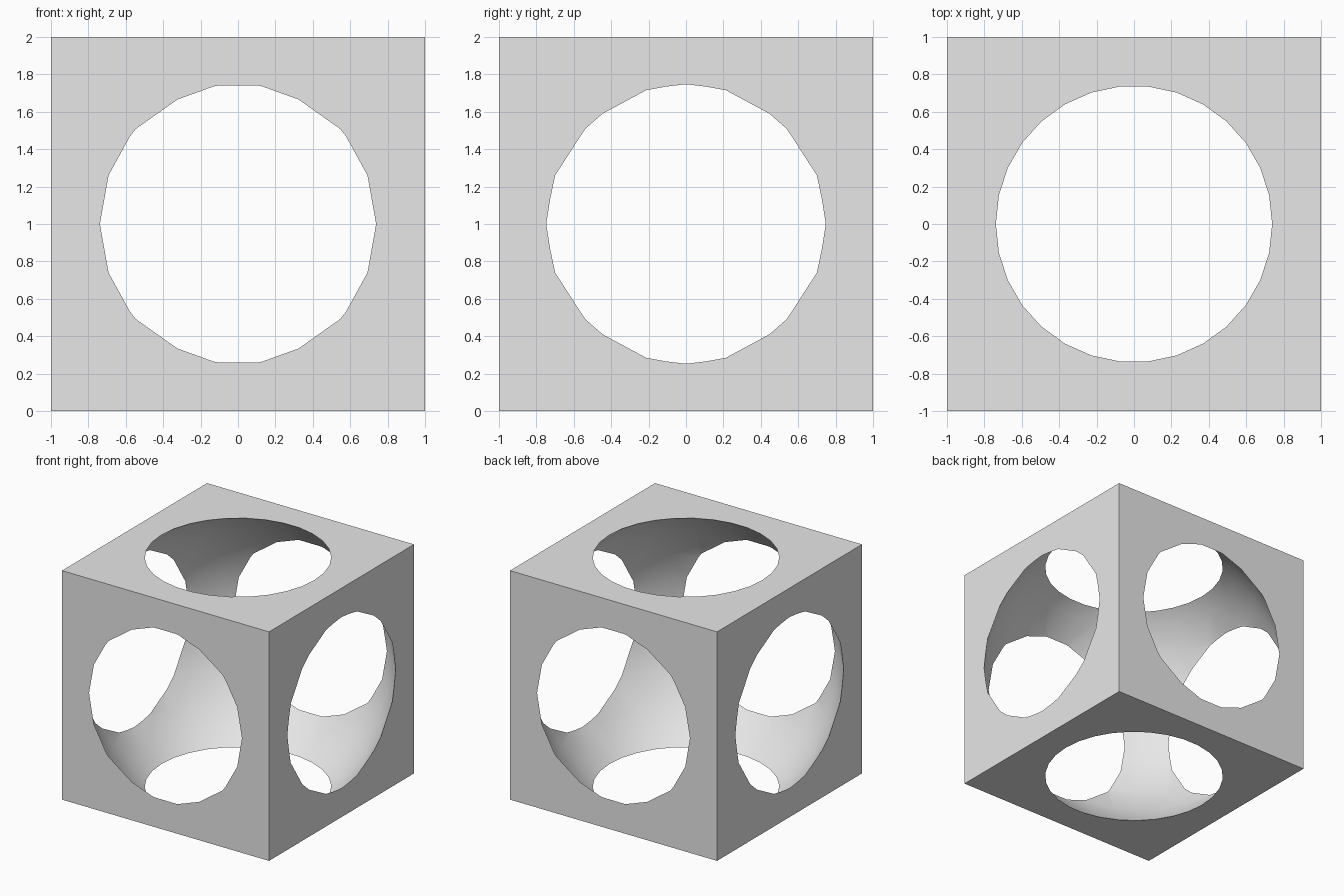
import bpy
import bmesh
from math import cos, sin, radians

default = bpy.data.objects.get("Cube")
if default:
    bpy.data.objects.remove(default, do_unlink=True)

# Single grey material
grey = bpy.data.materials.new("light_grey")
grey.use_nodes = True
grey.diffuse_color = (0.8, 0.8, 0.8, 1)
bsdf = next(n for n in grey.node_tree.nodes if n.type == 'BSDF_PRINCIPLED')
bsdf.inputs["Base Color"].default_value = (0.8, 0.8, 0.8, 1)


def add_object(name, bm):
    bmesh.ops.recalc_face_normals(bm, faces=bm.faces)
    mesh = bpy.data.meshes.new(name)
    bm.to_mesh(mesh)
    bm.free()
    mesh.materials.append(grey)
    obj = bpy.data.objects.new(name, mesh)
    bpy.context.collection.objects.link(obj)
    obj.location.z = 1
    return obj


# Cube frame
bm = bmesh.new()
bmesh.ops.create_cube(bm, size=2)
frame = add_object("hollow_cube", bm)

# Faceted sphere cutter: rings every STEP degrees from the equator, flat caps
RADIUS, STEP = 1.25, 12
bm = bmesh.new()
rings = []
for lat in range(-84, 85, STEP):
    r, z = RADIUS * cos(radians(lat)), RADIUS * sin(radians(lat))
    rings.append([bm.verts.new((r * cos(radians(a)), r * sin(radians(a)), z))
                  for a in range(0, 360, STEP)])
for low, high in zip(rings, rings[1:]):
    for i in range(len(low)):
        bm.faces.new((low[i - 1], low[i], high[i], high[i - 1]))
bm.faces.new(rings[0])
bm.faces.new(rings[-1])
cutter = add_object("sphere_cutter", bm)
cutter.hide_render = True

# Hollow out the cube
cut = frame.modifiers.new("hollow", 'BOOLEAN')
cut.operation = 'DIFFERENCE'
cut.solver = 'EXACT'
cut.object = cutter
bpy.ops.object.select_all(action='DESELECT')
frame.select_set(True)
bpy.context.view_layer.objects.active = frame
bpy.ops.object.modifier_apply(modifier=cut.name)
bpy.data.objects.remove(cutter, do_unlink=True)

# Smooth the bowl, keep the rims and cube edges sharp
bpy.ops.object.shade_smooth_by_angle(angle=radians(30))
